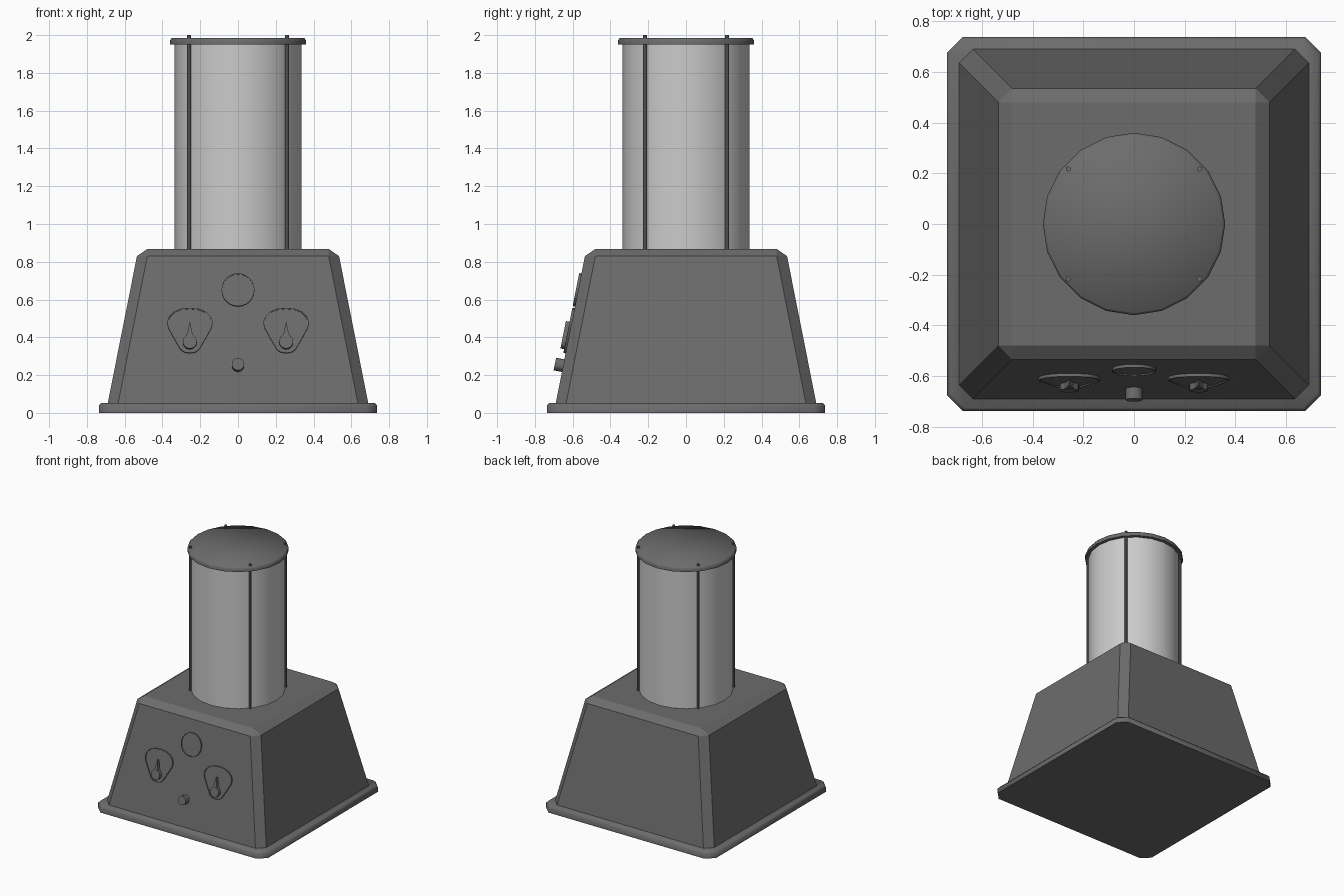
import bpy, bmesh
from math import atan, cos, sin, tau
from mathutils import Matrix, Vector

if "Cube" in bpy.data.objects:
    bpy.data.objects.remove(bpy.data.objects["Cube"])


def material(name, v):
    m = bpy.data.materials.new(name)
    m.diffuse_color = (v, v, v, 1)
    m.use_nodes = True
    m.node_tree.nodes["Principled BSDF"].inputs["Base Color"].default_value = m.diffuse_color
    return m


DARK = material("dark_housing", 0.15)
TUBE = material("tube_grey", 0.56)


def loft(name, rings, mat=DARK, angle=None):
    """Skin a stack of equal-length point rings and cap both ends."""
    bm = bmesh.new()
    loops = [[bm.verts.new(p) for p in r] for r in rings]
    for a, b in zip(loops, loops[1:]):
        for i in range(len(a)):
            j = (i + 1) % len(a)
            bm.faces.new((a[i], a[j], b[j], b[i]))
    bm.faces.new(loops[0])
    bm.faces.new(loops[-1])
    bmesh.ops.remove_doubles(bm, verts=bm.verts, dist=1e-5)
    bmesh.ops.recalc_face_normals(bm, faces=bm.faces)
    mesh = bpy.data.meshes.new(name)
    bm.to_mesh(mesh)
    bm.free()
    mesh.materials.append(mat)
    ob = bpy.data.objects.new(name, mesh)
    bpy.context.collection.objects.link(ob)
    if angle:
        bpy.ops.object.select_all(action='DESELECT')
        bpy.context.view_layer.objects.active = ob
        ob.select_set(True)
        bpy.ops.object.shade_smooth_by_angle(angle=angle)
    return ob


def chamfered_square(h, c, z):
    k = h - c
    return [(x, y, z) for x, y in ((k, -h), (h, -k), (h, k), (k, h),
                                   (-k, h), (-h, k), (-h, -k), (-k, -h))]


def circle(r, n, cx=0, cy=0):
    return [(cx + r * cos(tau * i / n), cy + r * sin(tau * i / n)) for i in range(n)]


def turned(name, profile, n, cx=0, cy=0, mat=DARK, angle=0.6):
    return loft(name, [[(x, y, z) for x, y in circle(r, n, cx, cy)] for r, z in profile], mat, angle)


# Sloped front panel frame: local x across, y up the slope, z outward
slope = atan(0.155 / 0.78)
panel = Matrix.Translation((0, -0.70, 0)) @ Matrix.Rotation(tau / 4 - slope, 4, 'X')


def on_panel(name, outline, depth, centre, rim=False, angle=0.6):
    """Raise an outline from the panel; rim adds a shallow recessed face."""
    steps = [(1, -0.01), (1, depth)]
    if rim:
        steps += [(0.95, depth), (0.95, depth - 0.005)]
    cx, cz = centre
    rings = [[panel @ Vector((cx + x * s, (cz + z * s) / cos(slope), h)) for x, z in outline]
             for s, h in steps]
    return loft(name, rings, DARK, angle)


# Base flange and tapered housing
loft("base_flange", [chamfered_square(0.737, 0.06, 0), chamfered_square(0.737, 0.06, 0.038),
                     chamfered_square(0.725, 0.058, 0.052)], DARK, 0.9)
loft("housing", [chamfered_square(0.69, 0.055, 0.05), chamfered_square(0.535, 0.055, 0.83),
                 chamfered_square(0.48, 0, 0.868)])

# Tower, lid and four tie rods
turned("tower", [(0.335, 0.86), (0.335, 1.96)], 20, mat=TUBE)
turned("tower_lid", [(0.36, 1.95), (0.36, 1.972), (0.35, 1.986)], 20, angle=1.05)
for sx in (-1, 1):
    for sy in (-1, 1):
        turned("tie_rod", [(0.01, 0.86), (0.01, 2.0)], 8, sx * 0.259, sy * 0.217)

# Round dial and push button
on_panel("round_dial", circle(0.087, 24), 0.012, (0, 0.65), rim=True)
on_panel("push_button", circle(0.033, 16), 0.045, (0, 0.25))

# Pair of fan-shaped gauges with pointers
half = [(0, -0.125), (0.03, -0.12), (0.05, -0.105), (0.085, -0.045), (0.115, 0.01),
        (0.121, 0.04), (0.11, 0.07), (0.085, 0.095), (0.045, 0.11), (0, 0.114)]
fan = half + [(-x, z) for x, z in half[-2:0:-1]]
needle = [(-0.024, 0.023), (0.024, 0.023), (0.012, 0.048), (0, 0.108), (-0.012, 0.048)]
for side, cx in (("left", -0.255), ("right", 0.255)):
    on_panel(side + "_gauge", fan, 0.012, (cx, 0.44), rim=True)
    on_panel(side + "_pointer_knob", circle(0.037, 20), 0.032, (cx, 0.372))
    on_panel(side + "_pointer_needle", needle, 0.0315, (cx, 0.372), angle=None)
